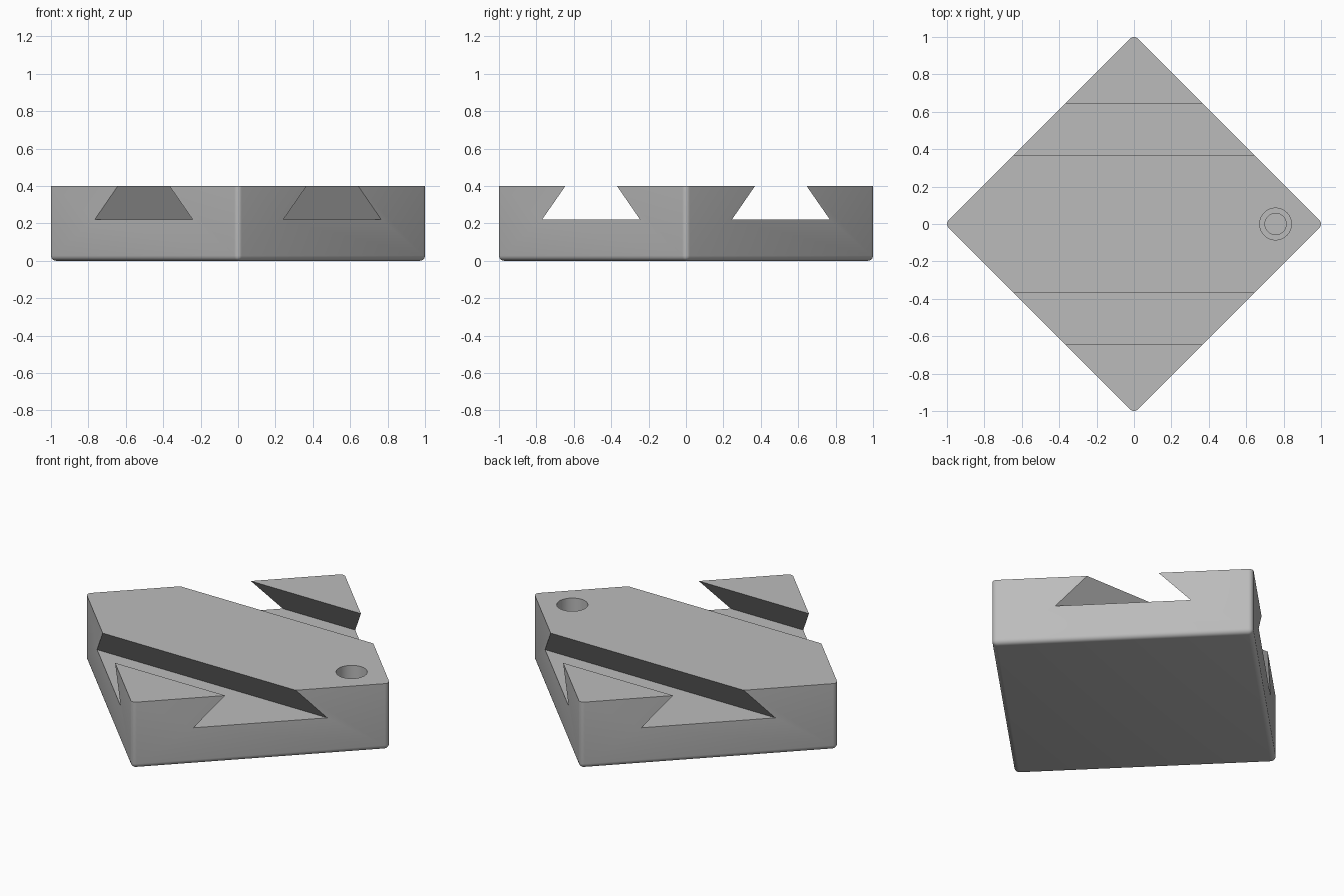
import bpy, bmesh, math
from mathutils import Matrix, Vector

default = bpy.data.objects.get("Cube")
if default:
    bpy.data.objects.remove(default, do_unlink=True)

HEIGHT = 0.4
FILLET = 0.028
HALF_DIAGONAL = 1 + FILLET * (math.sqrt(2) - 1)

grey = bpy.data.materials.new("plain_grey")
grey.use_nodes = True
colour = (0.5, 0.5, 0.5, 1)
grey.diffuse_color = colour
grey.node_tree.nodes["Principled BSDF"].inputs["Base Color"].default_value = colour


def add_object(name, bm):
    bmesh.ops.recalc_face_normals(bm, faces=bm.faces)
    mesh = bpy.data.meshes.new(name)
    bm.to_mesh(mesh)
    bm.free()
    mesh.materials.append(grey)
    obj = bpy.data.objects.new(name, mesh)
    bpy.context.collection.objects.link(obj)
    return obj


def prism(name, outline, direction):
    """Extrude a flat outline along a direction."""
    bm = bmesh.new()
    face = bm.faces.new([bm.verts.new(p) for p in outline])
    new = bmesh.ops.extrude_face_region(bm, geom=[face])["geom"]
    bmesh.ops.translate(bm, vec=direction,
                        verts=[v for v in new if isinstance(v, bmesh.types.BMVert)])
    return add_object(name, bm)


def cylinder(name, radius, bottom, top, x):
    bm = bmesh.new()
    bmesh.ops.create_cone(bm, cap_ends=True, segments=48, radius1=radius,
                          radius2=radius, depth=top - bottom,
                          matrix=Matrix.Translation((x, 0, (top + bottom) / 2)))
    return add_object(name, bm)


def cut(target, cutter):
    mod = target.modifiers.new("cut", "BOOLEAN")
    mod.operation, mod.solver, mod.object = "DIFFERENCE", "EXACT", cutter
    bpy.context.view_layer.objects.active = target
    bpy.ops.object.modifier_apply(modifier=mod.name)
    bpy.data.objects.remove(cutter, do_unlink=True)


# Diamond block with rounded upright corners and bottom rim, sharp top rim
d = HALF_DIAGONAL
bm = bmesh.new()
bottom = bm.faces.new([bm.verts.new(p) for p in
                       ((d, 0, 0), (0, d, 0), (-d, 0, 0), (0, -d, 0))])
new = bmesh.ops.extrude_face_region(bm, geom=[bottom])["geom"]
bmesh.ops.translate(bm, vec=Vector((0, 0, HEIGHT)),
                    verts=[v for v in new if isinstance(v, bmesh.types.BMVert)])
rounded = [e for e in bm.edges if min(v.co.z for v in e.verts) < 0.01]
bmesh.ops.bevel(bm, geom=rounded, offset=FILLET, offset_type="OFFSET",
                segments=5, profile=0.5, affect="EDGES")
block = add_object("dovetail_block", bm)

# Mirrored dovetail grooves running from side to side
for side in (-1, 1):
    slope = (0.77 - 0.645) / (HEIGHT - 0.22)
    over = 0.1
    section = [(0.245, 0.22), (0.77, 0.22),
               (0.645 - slope * over, HEIGHT + over),
               (0.368 + slope * over, HEIGHT + over)]
    cut(block, prism("groove_cutter", [(-1.5, side * y, z) for y, z in section],
                     Vector((3, 0, 0))))

# Stepped blind hole near the left corner
cut(block, cylinder("wide_hole_cutter", 0.085, 0.2, HEIGHT + 0.1, 0.757))
cut(block, cylinder("narrow_hole_cutter", 0.057, 0.08, HEIGHT, 0.757))

bpy.ops.object.select_all(action="DESELECT")
block.select_set(True)
bpy.context.view_layer.objects.active = block
bpy.ops.object.shade_smooth_by_angle(angle=math.radians(30))
